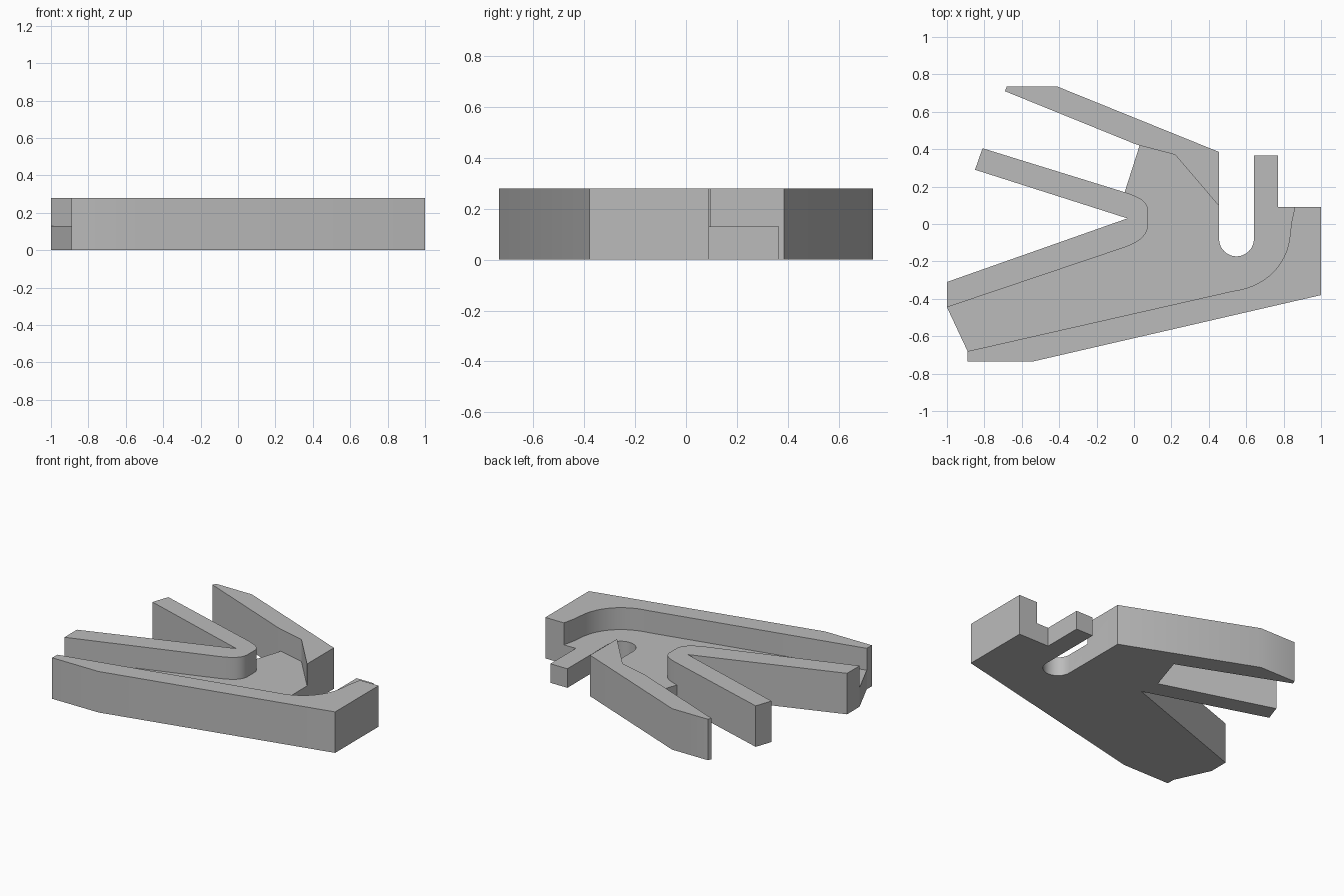
import bpy, bmesh, math
from mathutils import Vector

HEIGHT, FLOOR = 0.28, 0.13

default = bpy.data.objects.get("Cube")
if default:
    bpy.data.objects.remove(default, do_unlink=True)

grey = bpy.data.materials.new("plain grey")
grey.use_nodes = True
colour = (0.50, 0.50, 0.50, 1)
grey.diffuse_color = colour
grey.node_tree.nodes["Principled BSDF"].inputs["Base Color"].default_value = colour


def curve(a, b, c, d, steps=14):
    """Points along a smooth bend from a to d."""
    a, b, c, d = map(Vector, (a, b, c, d))
    pts = []
    for i in range(steps + 1):
        t = i / steps
        s = 1 - t
        pts.append(tuple(a * s**3 + b * 3 * s * s * t + c * 3 * s * t * t + d * t**3))
    return pts


def prism(name, profile, bottom, top):
    """Upright solid with the given plan profile."""
    bm = bmesh.new()
    face = bm.faces.new([bm.verts.new((x, y, bottom)) for x, y in profile])
    made = bmesh.ops.extrude_face_region(bm, geom=[face])["geom"]
    verts = [v for v in made if isinstance(v, bmesh.types.BMVert)]
    bmesh.ops.translate(bm, verts=verts, vec=(0, 0, top - bottom))
    bmesh.ops.recalc_face_normals(bm, faces=bm.faces)
    mesh = bpy.data.meshes.new(name)
    bm.to_mesh(mesh)
    bm.free()
    mesh.materials.append(grey)
    obj = bpy.data.objects.new(name, mesh)
    bpy.context.collection.objects.link(obj)
    return obj


# Round bottom of the open slot
slot = [(0.548 + 0.093 * math.cos(a), -0.08 + 0.093 * math.sin(a))
        for a in (-math.pi * i / 20 for i in range(21))]

# Full outline: front rail, prong, slot, upper arm, middle arm, lower arm
outline = [(-0.89, -0.735), (-0.54, -0.735), (1, -0.38), (1, 0.09),
           (0.77, 0.09), (0.77, 0.365), (0.641, 0.365)]
outline += slot
outline += [(0.455, 0.385), (-0.41, 0.735), (-0.68, 0.735), (-0.69, 0.71),
            (0, 0.43), (0.03, 0.42), (-0.05, 0.17), (-0.81, 0.405),
            (-0.85, 0.29), (-0.035, 0.03), (-1, -0.31), (-1, -0.445), (-0.89, -0.68)]

# Recessed floor area, running past the open edges
pocket = [(-1.1, -0.728)]
pocket += curve((0.53, -0.358), (0.71, -0.335), (0.825, -0.21), (0.835, -0.05))
pocket += [(0.842, 0.01), (0.86, 0.09), (0.87, 0.137), (0.87, 0.5), (0.55, 0.5),
           (0.48, 0.066), (0.22, 0.37), (0.03, 0.42), (-0.1, 0.3)]
pocket += curve((-0.05, 0.17), (0.03, 0.145), (0.075, 0.12), (0.075, 0.07))
pocket += curve((0.075, 0.0), (0.075, -0.06), (0.03, -0.095), (-0.05, -0.125))
pocket += [(-1.1, -0.479)]

body = prism("bracket_body", outline, 0, HEIGHT)
cutter = prism("pocket_cutter", pocket, FLOOR, HEIGHT + 0.2)
cutter.hide_render = True

# Cut the pocket and remove the tool
cut = body.modifiers.new("pocket", "BOOLEAN")
cut.operation = "DIFFERENCE"
cut.solver = "EXACT"
cut.object = cutter
bpy.ops.object.select_all(action="DESELECT")
bpy.context.view_layer.objects.active = body
body.select_set(True)
bpy.ops.object.modifier_apply(modifier=cut.name)
bpy.data.objects.remove(cutter, do_unlink=True)
bpy.ops.object.shade_smooth_by_angle(angle=math.radians(25))
